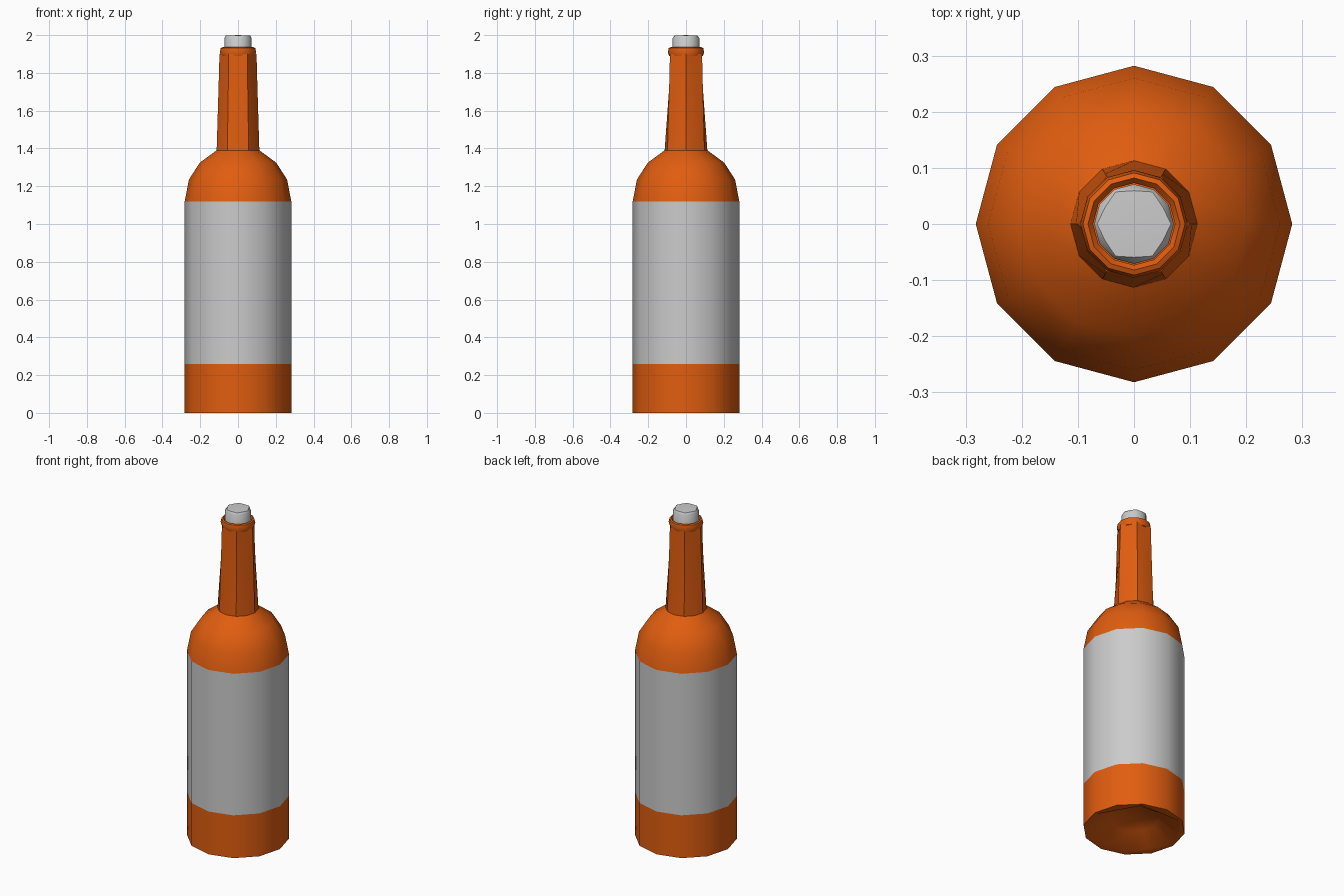
import bpy, bmesh
from math import cos, sin, pi, radians

if "Cube" in bpy.data.objects:
    bpy.data.objects.remove(bpy.data.objects["Cube"])

N = 12
HEX = cos(pi / 6)  # flattening ratio that turns a 12-gon ring into a hexagon

orange = bpy.data.materials.new("orange_glass")
orange.diffuse_color = (0.75, 0.11, 0.005, 1)
orange.use_nodes = True
orange.node_tree.nodes["Principled BSDF"].inputs["Base Color"].default_value = orange.diffuse_color


def lathe(name, profile, mat=None, closed=False):
    """Spin (radius, z[, ratio for odd vertices]) rings; radius 0 makes a pole."""
    bm = bmesh.new()
    rings = []
    for r, z, *flat in profile:
        if r == 0:
            rings.append([bm.verts.new((0, 0, z))] * N)
            continue
        ring = []
        for i in range(N):
            a = 2 * pi * i / N
            rr = r * (flat[0] if flat and i % 2 else 1)
            ring.append(bm.verts.new((rr * cos(a), rr * sin(a), z)))
        rings.append(ring)
    pairs = list(zip(rings, rings[1:]))
    if closed:
        pairs.append((rings[-1], rings[0]))
    for lo, hi in pairs:
        for i in range(N):
            j = (i + 1) % N
            bm.faces.new(list(dict.fromkeys((lo[i], lo[j], hi[j], hi[i]))))
    bmesh.ops.recalc_face_normals(bm, faces=bm.faces)
    # open shells: make the outermost face point outward
    f = max(bm.faces, key=lambda f: f.calc_center_median().xy.length)
    c = f.calc_center_median()
    if f.normal.x * c.x + f.normal.y * c.y < 0:
        bmesh.ops.reverse_faces(bm, faces=bm.faces)
    me = bpy.data.meshes.new(name)
    bm.to_mesh(me)
    bm.free()
    ob = bpy.data.objects.new(name, me)
    bpy.context.collection.objects.link(ob)
    if mat:
        me.materials.append(mat)
    bpy.ops.object.select_all(action='DESELECT')
    ob.select_set(True)
    bpy.context.view_layer.objects.active = ob
    bpy.ops.object.shade_smooth_by_angle(angle=radians(40))
    return ob


R = 0.282
# base with a hollow punt underneath
lathe("bottle_base", [(0, 0.09), (0.14, 0.07), (0.265, 0.0, HEX), (R, 0.0), (R, 0.26)], orange)
# paper label
lathe("label", [(R, 0.26), (R, 1.12)])
# rounded shoulder
lathe("shoulder", [(R, 1.12), (0.26, 1.235), (0.202, 1.325), (0.113, 1.39)], orange)
# neck, turning from twelve sides to six
lathe("neck", [(0.113, 1.39), (0.103, 1.72, HEX), (0.098, 1.90, HEX)], orange)
# rolled lip, a closed ring
lathe("lip", [(0.076, 1.885), (0.090, 1.89), (0.096, 1.91), (0.091, 1.932),
              (0.082, 1.936), (0.073, 1.925)], orange, closed=True)
# cork with a slightly domed top
lathe("cork", [(0, 1.86), (0.07, 1.86), (0.071, 1.985), (0.066, 1.997, 0.9), (0, 2.0)])
